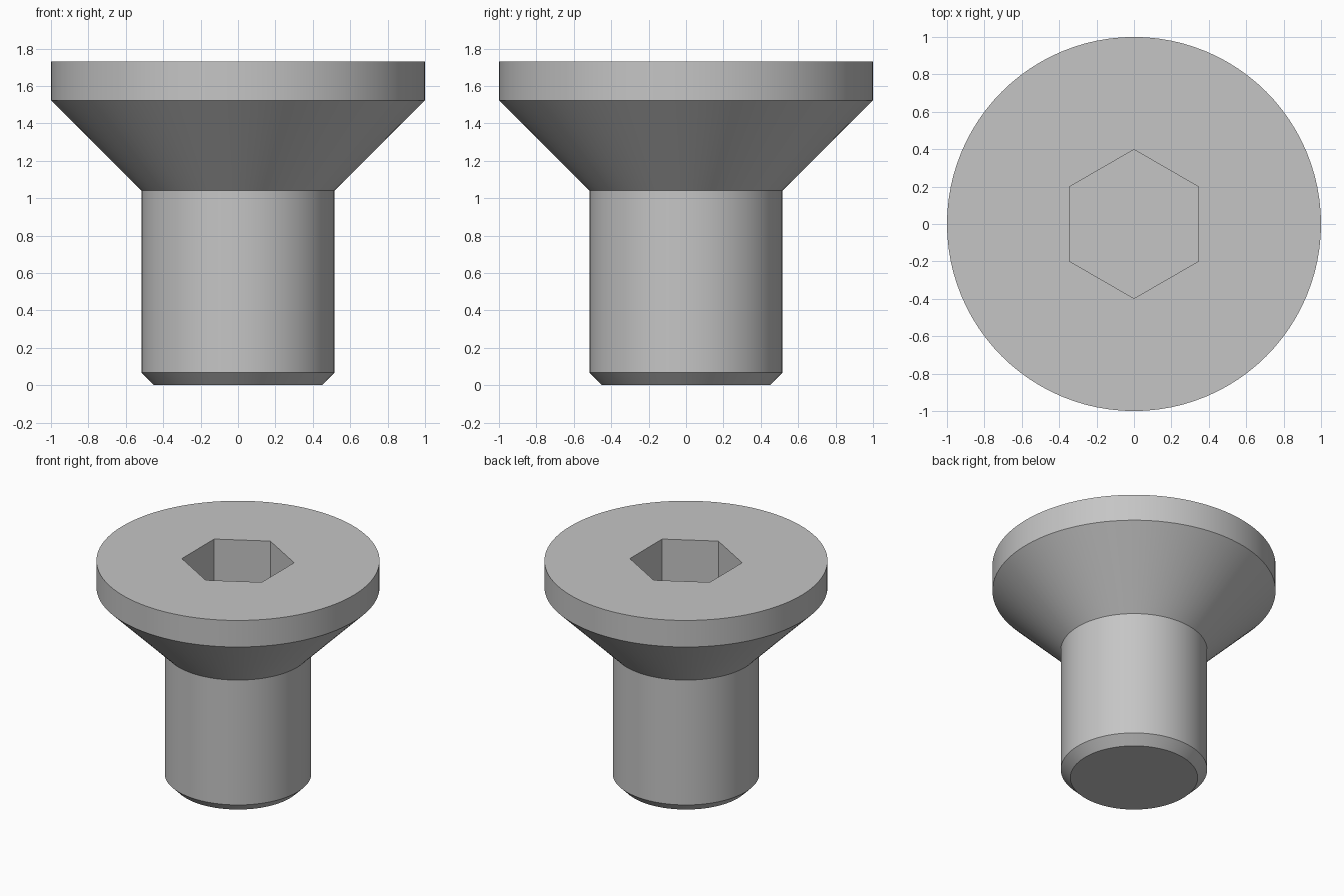
import bpy
import bmesh
from math import cos, sin, pi, radians

SEGMENTS = 96
TOP = 1.73
SOCKET_DEPTH = 0.43

cube = bpy.data.objects.get("Cube")
if cube:
    bpy.data.objects.remove(cube, do_unlink=True)

# Plain steel colour
steel = bpy.data.materials.new("steel_grey")
steel.use_nodes = True
colour = (0.56, 0.56, 0.56, 1)
steel.diffuse_color = colour
steel.node_tree.nodes["Principled BSDF"].inputs["Base Color"].default_value = colour


def turned_solid(name, profile, sides, start=0.0):
    """Closed solid from (radius, height) rings, listed bottom to top."""
    bm = bmesh.new()
    angles = [start + 2 * pi * i / sides for i in range(sides)]
    rings = [[bm.verts.new((r * cos(a), r * sin(a), z)) for a in angles]
             for r, z in profile]
    for low, high in zip(rings, rings[1:]):
        for i in range(sides):
            j = (i + 1) % sides
            bm.faces.new((low[i], low[j], high[j], high[i]))
    bm.faces.new(rings[0][::-1])
    bm.faces.new(rings[-1])
    mesh = bpy.data.meshes.new(name)
    bm.to_mesh(mesh)
    bm.free()
    mesh.materials.append(steel)
    obj = bpy.data.objects.new(name, mesh)
    bpy.context.collection.objects.link(obj)
    return obj


# Chamfered shank, conical underside and straight head rim
screw = turned_solid("countersunk_screw", [
    (0.45, 0), (0.517, 0.067), (0.517, 1.04), (1, 1.523), (1, TOP)], SEGMENTS)

# Hexagonal drive socket, corners towards front and back
cutter = turned_solid("socket_cutter", [
    (0.398, TOP - SOCKET_DEPTH), (0.398, TOP + 0.2)], 6, pi / 2)
cutter.hide_render = True
socket = screw.modifiers.new("hex_socket", 'BOOLEAN')
socket.operation = 'DIFFERENCE'
socket.solver = 'EXACT'
socket.object = cutter

bpy.ops.object.select_all(action='DESELECT')
screw.select_set(True)
bpy.context.view_layer.objects.active = screw
bpy.ops.object.modifier_apply(modifier=socket.name)
bpy.data.objects.remove(cutter, do_unlink=True)
bpy.ops.object.shade_smooth_by_angle(angle=radians(30))
